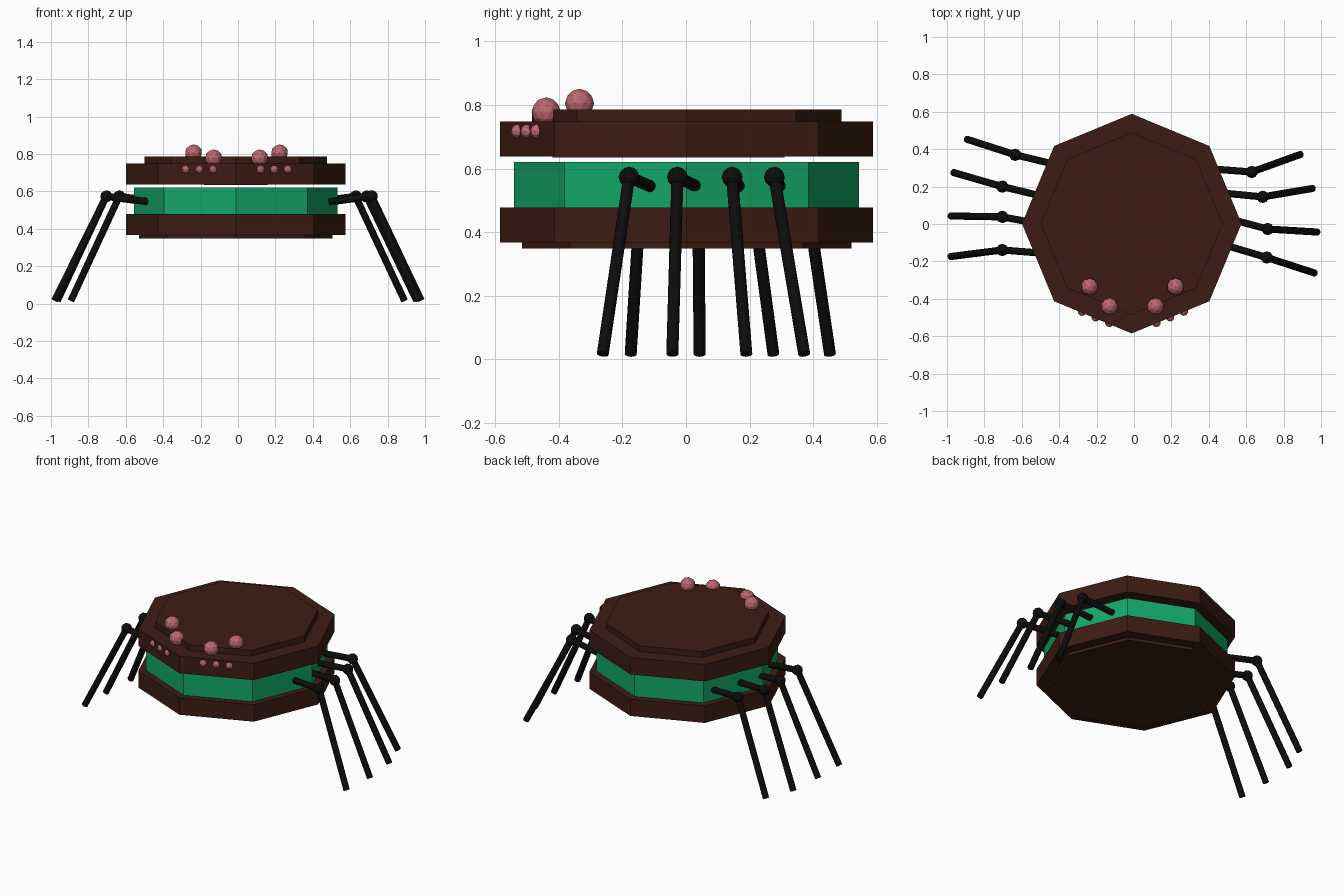
import bpy
from math import pi
from mathutils import Vector

if "Cube" in bpy.data.objects:
    bpy.data.objects.remove(bpy.data.objects["Cube"])


def material(name, color):
    m = bpy.data.materials.new(name)
    m.diffuse_color = (*color, 1)
    m.use_nodes = True
    m.node_tree.nodes["Principled BSDF"].inputs["Base Color"].default_value = m.diffuse_color
    return m


BROWN = material("bun_brown", (0.047, 0.012, 0.0065))
GREEN = material("filling_green", (0.006, 0.39, 0.14))
PINK = material("eye_pink", (0.5, 0.14, 0.16))
RED = material("mouth_red", (0.25, 0.03, 0.04))
BLACK = material("leg_black", (0.004, 0.004, 0.004))
CX = -0.012


def finish(name, mat):
    ob = bpy.context.object
    ob.name = name
    ob.data.materials.append(mat)
    return ob


def slab(name, r, z0, z1, mat):
    bpy.ops.mesh.primitive_cylinder_add(vertices=8, radius=r, depth=z1 - z0,
                                        location=(CX, 0.002, (z0 + z1) / 2))
    return finish(name, mat)


def ball(name, r, loc, mat):
    bpy.ops.mesh.primitive_ico_sphere_add(subdivisions=2, radius=r, location=loc)
    return finish(name, mat)


def rod(name, a, b, r, mat):
    a, b = Vector(a), Vector(b)
    bpy.ops.mesh.primitive_cylinder_add(vertices=12, radius=r, depth=(b - a).length,
                                        location=(a + b) / 2)
    ob = finish(name, mat)
    ob.rotation_euler = (b - a).to_track_quat('Z', 'Y').to_euler()
    return ob


# Octagonal body layers
slab("bottom_plate", 0.518, 0.349, 0.37, BROWN)
slab("bottom_bun", 0.587, 0.368, 0.478, BROWN)
slab("filling", 0.543, 0.478, 0.621, GREEN)
slab("top_bun", 0.587, 0.638, 0.748, BROWN)
slab("top_plate", 0.487, 0.746, 0.786, BROWN)

# Thin mouth patch under the top bun
bpy.ops.mesh.primitive_cube_add(size=1, location=(CX, -0.055, 0.641))
finish("mouth", RED).scale = (0.34, 0.73, 0.014)

# Eyes: two large pairs on top, three small ones on each front face
for side, s in (("left", -1), ("right", 1)):
    ball(f"{side}_rear_eye", 0.046, (-0.008 + s * 0.23, -0.335, 0.805), PINK)
    ball(f"{side}_front_eye", 0.046, (-0.008 + s * 0.123, -0.440, 0.778), PINK)
    for i in range(3):
        ball(f"{side}_small_eye_{i + 1}", 0.023,
             (-0.006 + s * (0.126 + 0.073 * i), -0.528 + 0.03 * i, 0.717), PINK)

# Legs: hip, knee, foot as (x, y), front to back on each side
legs = {
    "right": [((0.49, -0.114), (0.71, -0.179), (0.965, -0.262)),
              ((0.50, 0.030), (0.715, -0.027), (0.98, -0.043)),
              ((0.47, 0.166), (0.688, 0.145), (0.955, 0.190)),
              ((0.41, 0.295), (0.629, 0.278), (0.89, 0.372))],
    "left": [((-0.48, -0.157), (-0.704, -0.139), (-0.98, -0.174)),
             ((-0.50, 0.000), (-0.704, 0.038), (-0.98, 0.043)),
             ((-0.48, 0.146), (-0.704, 0.200), (-0.965, 0.275)),
             ((-0.42, 0.318), (-0.635, 0.370), (-0.893, 0.453))],
}
for side, group in legs.items():
    for i, (hip, knee, foot) in enumerate(group, 1):
        h, k, f = (*hip, 0.545), (*knee, 0.573), (*foot, 0.016)
        rod(f"{side}_upper_leg_{i}", h, k, 0.019, BLACK)
        ball(f"{side}_knee_{i}", 0.033, k, BLACK)
        rod(f"{side}_lower_leg_{i}", k, f, 0.019, BLACK)
